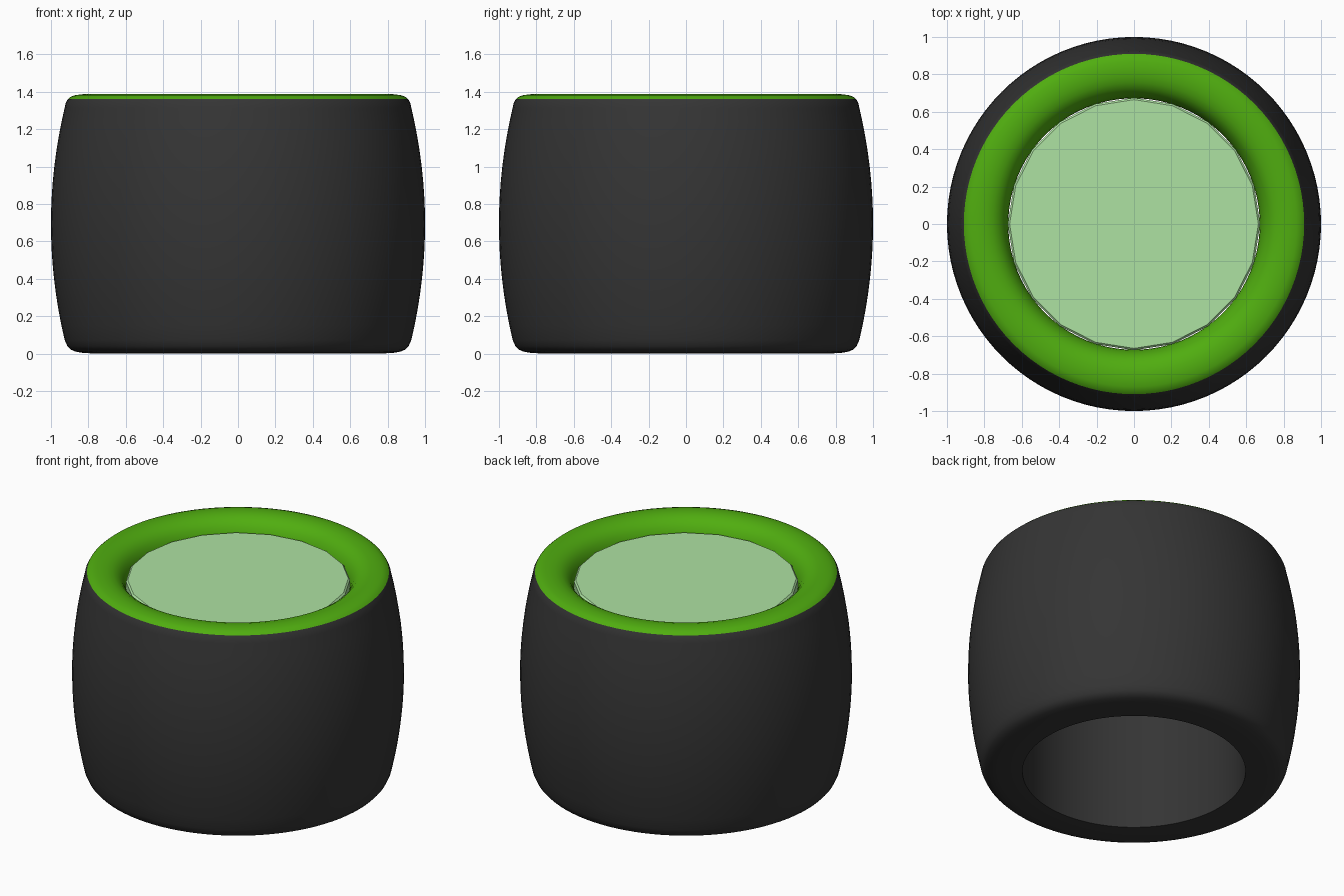
import bpy, bmesh, math

if "Cube" in bpy.data.objects:
    bpy.data.objects.remove(bpy.data.objects["Cube"])

H = 1.387          # overall height
MID = H / 2


def material(name, rgb):
    m = bpy.data.materials.new(name)
    m.diffuse_color = (*rgb, 1)
    m.use_nodes = True
    m.node_tree.nodes["Principled BSDF"].inputs["Base Color"].default_value = m.diffuse_color
    return m


def lathe(name, profile, mat, steps=96, closed=False):
    """Spin an (r, z) profile around the z axis."""
    bm = bmesh.new()
    rings = [[bm.verts.new((r * math.cos(a), r * math.sin(a), z))
              for a in (2 * math.pi * i / steps for i in range(steps))]
             for r, z in profile]
    pairs = list(zip(rings, rings[1:]))
    if closed:
        pairs.append((rings[-1], rings[0]))
    for lo, hi in pairs:
        for i in range(steps):
            j = (i + 1) % steps
            bm.faces.new((lo[i], lo[j], hi[j], hi[i]))
    me = bpy.data.meshes.new(name)
    bm.to_mesh(me)
    bm.free()
    ob = bpy.data.objects.new(name, me)
    bpy.context.collection.objects.link(ob)
    me.materials.append(mat)
    bpy.context.view_layer.objects.active = ob
    ob.select_set(True)
    bpy.ops.object.shade_smooth_by_angle(angle=math.radians(40))
    ob.select_set(False)
    return ob


dark = material("dark_grey", (0.035, 0.035, 0.035))
green = material("green", (0.08, 0.42, 0.005))
pale = material("pale_green", (0.42, 0.76, 0.36))

# Bulging outer wall with rounded foot and open bore
foot = [(0.672, 0.0), (0.76, 0.0), (0.83, 0.004), (0.87, 0.011), (0.895, 0.022), (0.912, 0.04)]
wall = []
for i in range(17):
    t = -1 + i / 8
    wall.append((1 - 0.073 * t * t, MID + 0.62 * t))
body = [(0.672, 1.24), (0.672, 0.62)] + foot + wall + [(0.922, 1.338), (0.91, 1.36)]
lathe("barrel_body", body, dark)

# Rounded green lip rolling over into the bore
lip = [(0.91, 1.36), (0.895, 1.373), (0.87, 1.382), (0.83, 1.387), (0.79, 1.384),
       (0.755, 1.374), (0.725, 1.356), (0.702, 1.33), (0.686, 1.30), (0.676, 1.27), (0.672, 1.24)]
lathe("top_lip", lip, green)

# Twenty-sided pale disc set inside the lip
bpy.ops.mesh.primitive_cylinder_add(vertices=20, radius=0.675, depth=0.1,
                                    location=(0, 0, 1.26), rotation=(0, 0, 0))
disc = bpy.context.object
disc.name = "inset_disc"
disc.data.materials.append(pale)
bev = disc.modifiers.new("edge", 'BEVEL')
bev.width = 0.01
bev.segments = 1
